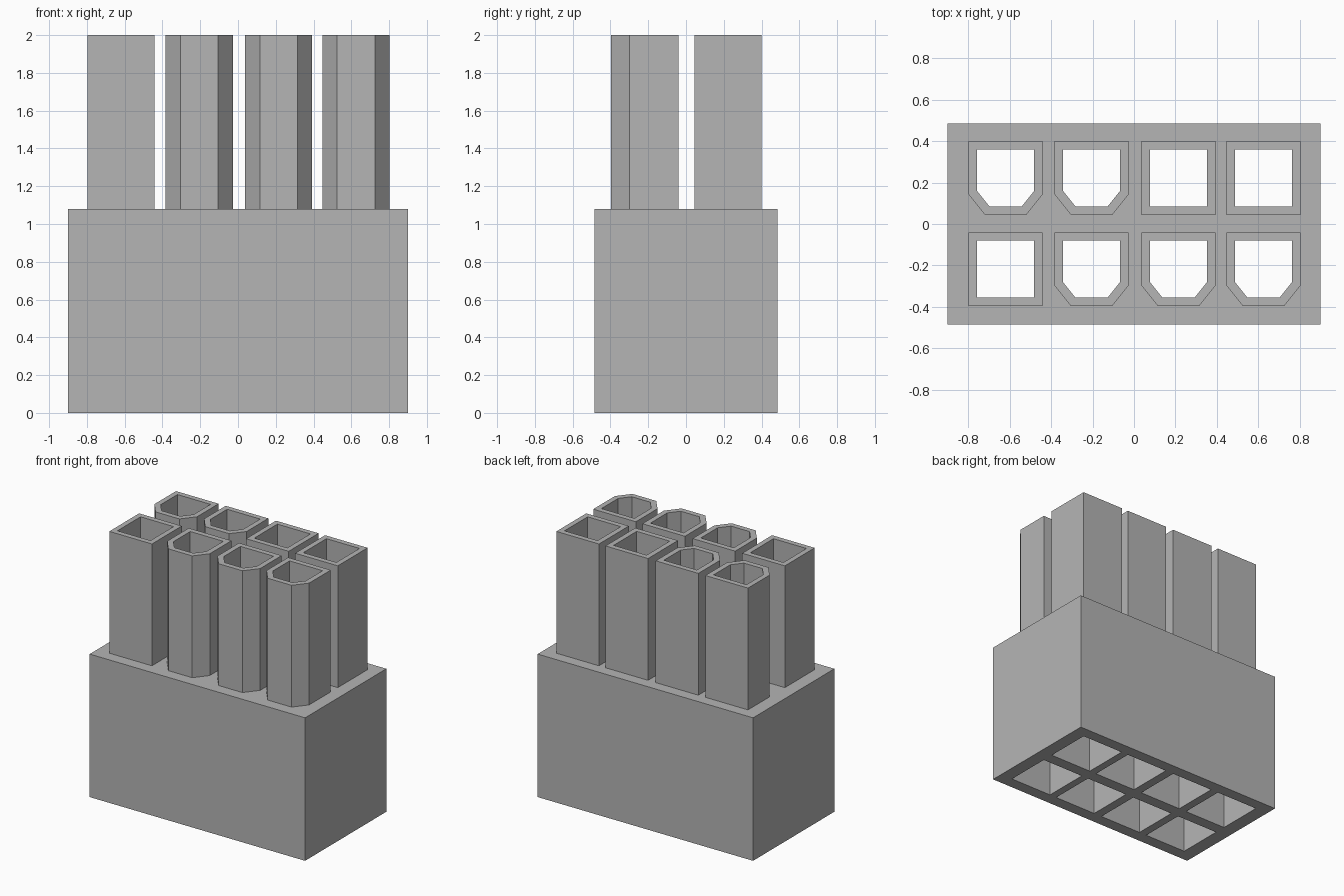
import bpy
import bmesh

old = bpy.data.objects.get("Cube")
if old:
    bpy.data.objects.remove(old, do_unlink=True)

BASE_TOP, TUBE_TOP, SHELF = 1.08, 2.0, 1.04
COLUMNS = (-0.62, -0.205, 0.215, 0.625)
ROWS = {"back": 0.222, "front": -0.218}
CHAMFERED = {("back", 0), ("back", 1), ("front", 1), ("front", 2), ("front", 3)}

grey = bpy.data.materials.new("plain grey")
grey.use_nodes = True
colour = (0.46, 0.46, 0.46, 1)
grey.diffuse_color = colour
grey.node_tree.nodes["Principled BSDF"].inputs["Base Color"].default_value = colour


def profile(cx, cy, half, cut):
    """Square outline, with both front corners cut off when cut is true."""
    l, r, f, b = cx - half, cx + half, cy - half, cy + half
    if not cut:
        return [(l, f), (r, f), (r, b), (l, b)]
    dx, dy = half * 0.44, half * 0.55
    return [(l + dx, f), (r - dx, f), (r, f + dy), (r, b), (l, b), (l, f + dy)]


def ring(bm, points, z):
    return [bm.verts.new((x, y, z)) for x, y in points]


def bridge(bm, a, b):
    for i in range(len(a)):
        j = (i + 1) % len(a)
        bm.faces.new((a[i], a[j], b[j], b[i]))


def prism(bm, points, z0, z1):
    low, high = ring(bm, points, z0), ring(bm, points, z1)
    bridge(bm, low, high)
    bm.faces.new(low[::-1])
    bm.faces.new(high)


def finish(bm, name):
    mesh = bpy.data.meshes.new(name)
    bm.to_mesh(mesh)
    bm.free()
    mesh.materials.append(grey)
    obj = bpy.data.objects.new(name, mesh)
    bpy.context.collection.objects.link(obj)
    return obj


pockets, bores = bmesh.new(), bmesh.new()
for row, cy in ROWS.items():
    for col, cx in enumerate(COLUMNS):
        cut = (row, col) in CHAMFERED
        outer = profile(cx, cy, 0.178, cut)
        inner = profile(cx, cy, 0.138, cut)

        # Hollow tube standing on the housing
        bm = bmesh.new()
        o0, o1 = ring(bm, outer, BASE_TOP), ring(bm, outer, TUBE_TOP)
        i0, i1 = ring(bm, inner, BASE_TOP), ring(bm, inner, TUBE_TOP)
        bridge(bm, o0, o1)
        bridge(bm, o1, i1)
        bridge(bm, i1, i0)
        finish(bm, f"{row}_tube_{col + 1}")

        # Wide pocket from below, narrower bore through the top
        prism(pockets, profile(cx, cy, 0.176, False), -0.1, SHELF)
        prism(bores, inner, SHELF - 0.1, BASE_TOP + 0.1)

# Rectangular housing
bm = bmesh.new()
prism(bm, [(-0.9, -0.485), (0.9, -0.485), (0.9, 0.485), (-0.9, 0.485)], 0, BASE_TOP)
housing = finish(bm, "housing")

cutters = [finish(pockets, "pocket_cutter"), finish(bores, "bore_cutter")]
for cutter in cutters:
    cutter.hide_render = True
    mod = housing.modifiers.new(cutter.name, "BOOLEAN")
    mod.operation = "DIFFERENCE"
    mod.solver = "EXACT"
    mod.object = cutter

# Bake the cuts and discard the cutters
bpy.context.view_layer.update()
graph = bpy.context.evaluated_depsgraph_get()
baked = bpy.data.meshes.new_from_object(housing.evaluated_get(graph))
housing.modifiers.clear()
housing.data = baked
for cutter in cutters:
    bpy.data.objects.remove(cutter, do_unlink=True)
